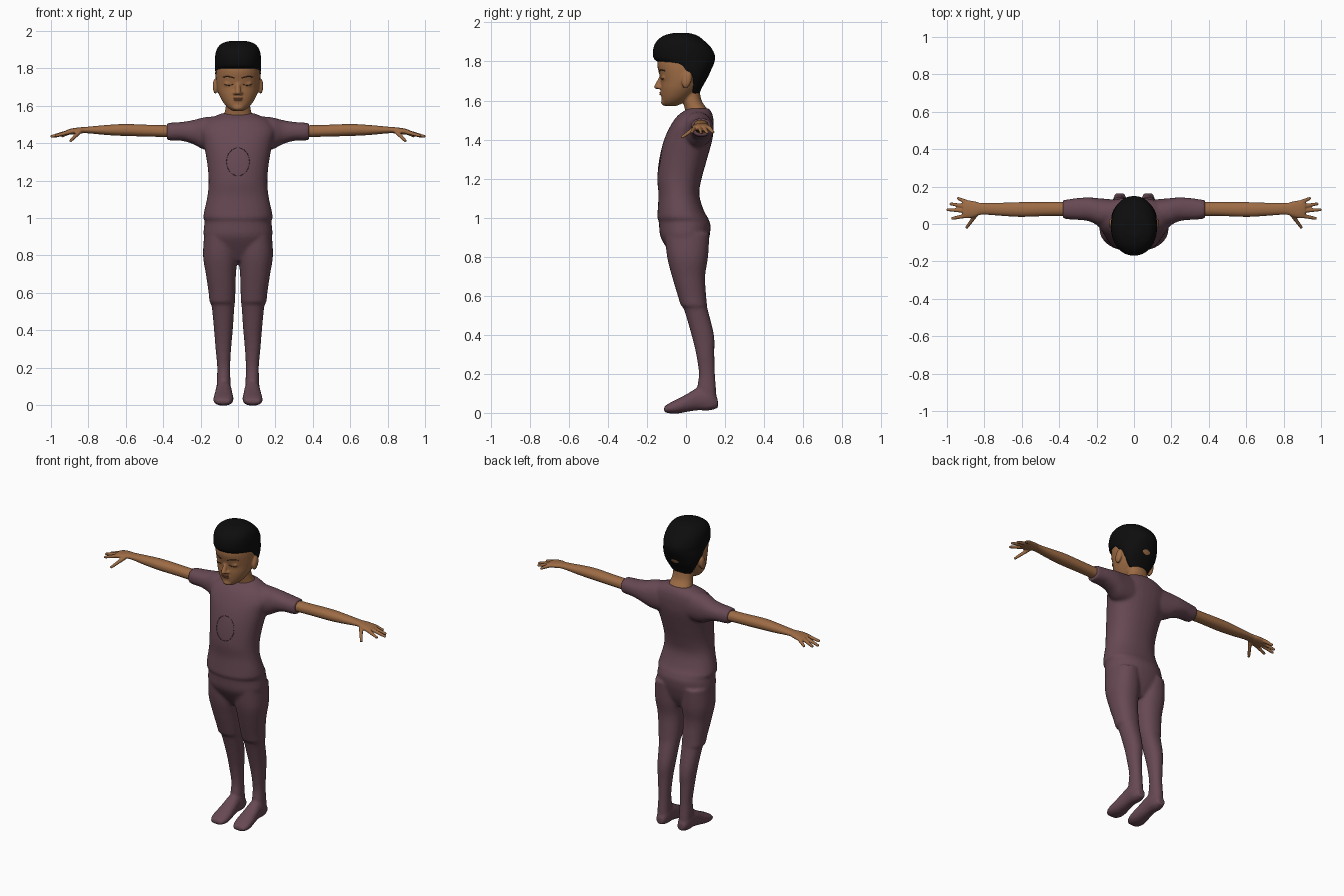
import bpy, bmesh, math
from mathutils import Vector, Matrix

if "Cube" in bpy.data.objects:
    bpy.data.objects.remove(bpy.data.objects["Cube"])


def material(name, rgb):
    m = bpy.data.materials.new(name)
    m.use_nodes = True
    m.diffuse_color = (*rgb, 1)
    bsdf = next(n for n in m.node_tree.nodes if n.type == 'BSDF_PRINCIPLED')
    bsdf.inputs["Base Color"].default_value = (*rgb, 1)
    bsdf.inputs["Roughness"].default_value = 0.8
    return m


CLOTH = material("mauve cloth", (0.135, 0.066, 0.086))
SEAM = material("dark mauve seam", (0.08, 0.04, 0.052))
SKIN = material("brown skin", (0.34, 0.15, 0.06))
LIPS = material("lip brown", (0.24, 0.085, 0.045))
LASH = material("dark brow", (0.05, 0.025, 0.015))
HAIR = material("black hair", (0.004, 0.004, 0.004))


def catmull(rows, steps=4):
    """Smooth a list of section rows."""
    out = []
    for i in range(len(rows) - 1):
        a, b, c, d = (rows[max(0, min(len(rows) - 1, i + k))] for k in (-1, 0, 1, 2))
        for s in range(steps):
            t = s / steps
            out.append([q + 0.5 * t * (r - p + t * (2*p - 5*q + 4*r - w + t * (3*(q - r) + w - p)))
                        for p, q, r, w in zip(a, b, c, d)])
    return out + [list(rows[-1])]


def loft(bm, axis, rows, side=1, n=32, power=2.2):
    """Rows are (position on axis, u low, u high, v low, v high)."""
    rings = []
    for t, u0, u1, v0, v1 in catmull(rows):
        ring = []
        for k in range(n):
            a = 2 * math.pi * k / n
            c, s = math.cos(a), math.sin(a)
            u = (u0 + u1) / 2 + (u1 - u0) / 2 * math.copysign(abs(c) ** (2 / power), c)
            v = (v0 + v1) / 2 + (v1 - v0) / 2 * math.copysign(abs(s) ** (2 / power), s)
            p = {'x': (t, u, v), 'y': (u, t, v), 'z': (u, v, t)}[axis]
            ring.append(bm.verts.new((p[0] * side, p[1], p[2])))
        rings.append(ring)
    for a, b in zip(rings, rings[1:]):
        for k in range(n):
            bm.faces.new((a[k], a[(k + 1) % n], b[(k + 1) % n], b[k]))
    bm.faces.new(rings[0])
    bm.faces.new(rings[-1])


def wide(rows):
    """Centred sections from (z, half width, y low, y high)."""
    return [(z, -h, h, a, b) for z, h, a, b in rows]


def ball(bm, loc, size, tilt=0):
    m = Matrix.Translation(loc) @ Matrix.Rotation(tilt, 4, 'X') @ Matrix.Diagonal((*size, 1))
    bmesh.ops.create_uvsphere(bm, u_segments=20, v_segments=12, radius=1, matrix=m)


def rod(bm, a, b, r0, r1):
    a, b = Vector(a), Vector(b)
    m = Matrix.Translation((a + b) / 2) @ (b - a).to_track_quat('Z', 'Y').to_matrix().to_4x4()
    bmesh.ops.create_cone(bm, cap_ends=True, segments=12, radius1=r0, radius2=r1,
                          depth=(b - a).length, matrix=m)


def finish(name, bm, mat, voxel, smooth):
    """Fuse the overlapping volumes into one soft skin."""
    bmesh.ops.recalc_face_normals(bm, faces=bm.faces)
    me = bpy.data.meshes.new(name)
    bm.to_mesh(me)
    bm.free()
    me.materials.append(mat)
    ob = bpy.data.objects.new(name, me)
    bpy.context.collection.objects.link(ob)
    for o in bpy.context.selected_objects:
        o.select_set(False)
    ob.select_set(True)
    bpy.context.view_layer.objects.active = ob
    r = ob.modifiers.new("fuse", 'REMESH')
    r.mode, r.voxel_size, r.use_smooth_shade = 'VOXEL', voxel, True
    s = ob.modifiers.new("soften", 'SMOOTH')
    s.factor, s.iterations = 0.5, smooth
    for m in ("fuse", "soften"):
        bpy.ops.object.modifier_apply(modifier=m)
    bpy.ops.object.shade_smooth()
    return ob


def line(name, target, points, radius, mat, closed=False):
    """Thin line laid on the front of a part."""
    cu = bpy.data.curves.new(name, 'CURVE')
    cu.dimensions, cu.bevel_depth, cu.bevel_resolution = '3D', radius, 1
    sp = cu.splines.new('POLY')
    sp.points.add(len(points) - 1)
    sp.use_cyclic_u = closed
    for pt, (x, z) in zip(sp.points, points):
        hit, loc, _, _ = target.ray_cast(Vector((x, -1, z)), Vector((0, 1, 0)))
        pt.co = (x, loc.y if hit else -0.12, z, 1)
    cu.materials.append(mat)
    bpy.context.collection.objects.link(bpy.data.objects.new(name, cu))


# Clothing: torso, sleeves, legs and covered feet
bm = bmesh.new()
loft(bm, 'z', wide([
    (.77, .06, -.05, .07), (.83, .15, -.09, .10), (.9, .183, -.13, .12), (.96, .181, -.138, .126),
    (.985, .178, -.14, .118), (1.0, .186, -.147, .112), (1.04, .18, -.145, .09),
    (1.12, .163, -.141, .068), (1.2, .157, -.147, .08), (1.3, .166, -.137, .108),
    (1.4, .185, -.112, .135), (1.47, .2, -.08, .142), (1.52, .17, -.045, .138),
    (1.55, .11, -.005, .125), (1.56, .085, .01, .115)]))
for side in (1, -1):
    loft(bm, 'x', [
        (.1, 0, .13, 1.36, 1.545), (.18, -.01, .137, 1.365, 1.538), (.24, .015, .142, 1.395, 1.523),
        (.3, .022, .139, 1.412, 1.513), (.35, .025, .132, 1.413, 1.51), (.38, .03, .128, 1.417, 1.507)], side)
    loft(bm, 'z', [
        (.92, .01, .18, -.11, .12), (.8, .003, .187, -.097, .113), (.7, .011, .172, -.072, .098),
        (.6, .014, .157, -.042, .103), (.55, .016, .152, -.026, .108), (.53, .019, .141, -.01, .111),
        (.4, .028, .128, .028, .143), (.3, .037, .12, .052, .145), (.2, .042, .111, .066, .148),
        (.12, .04, .114, .058, .154), (.03, .038, .113, .07, .16)], side)
    loft(bm, 'y', [
        (.163, .05, .1, .025, .07), (.12, .037, .116, .012, .125), (.06, .034, .119, .013, .128),
        (.01, .029, .125, .006, .1), (-.04, .024, .131, -.003, .073), (-.08, .027, .131, -.003, .053),
        (-.113, .042, .117, .004, .032)], side)
clothing = finish("shirt_and_leggings", bm, CLOTH, 0.009, 4)

# Bare arms with hands and fingers
for side, name in ((1, "left_arm"), (-1, "right_arm")):
    bm = bmesh.new()
    loft(bm, 'x', [
        (.33, .042, .118, 1.43, 1.495), (.45, .043, .117, 1.434, 1.497), (.6, .038, .117, 1.438, 1.502),
        (.7, .043, .114, 1.443, 1.497), (.81, .05, .112, 1.453, 1.487), (.85, .038, .121, 1.45, 1.484),
        (.89, .03, .127, 1.446, 1.478), (.915, .035, .123, 1.446, 1.471)], side, 24)
    fingers = [((.895, .117, 1.461), (.945, .139, 1.436)), ((.9, .093, 1.461), (.985, .109, 1.434)),
               ((.9, .07, 1.461), (1.002, .077, 1.434)), ((.895, .045, 1.461), (.977, .029, 1.438)),
               ((.845, .05, 1.462), (.897, -.022, 1.41))]
    for a, b in fingers:
        rod(bm, (a[0] * side, *a[1:]), (b[0] * side, *b[1:]), .0125, .008)
    finish(name, bm, SKIN, 0.005, 2)

# Head, neck, nose, ears, eyelids
bm = bmesh.new()
loft(bm, 'z', wide([
    (1.572, .028, -.108, -.05), (1.59, .055, -.121, -.01), (1.62, .081, -.126, .03),
    (1.66, .102, -.129, .07), (1.7, .113, -.129, .1), (1.735, .117, -.137, .12),
    (1.78, .117, -.147, .13), (1.82, .11, -.142, .125), (1.88, .08, -.12, .09)]), power=2.1)
loft(bm, 'z', wide([
    (1.5, .085, .0, .118), (1.55, .075, -.005, .112), (1.6, .065, -.015, .08), (1.68, .062, -.02, .065)]))
rod(bm, (0, -.125, 1.725), (0, -.146, 1.675), .009, .015)
ball(bm, (0, -.15, 1.67), (.014, .015, .012))
ball(bm, (0, -.124, 1.637), (.028, .011, .012))
ball(bm, (0, -.112, 1.59), (.03, .016, .016))
for side in (1, -1):
    ball(bm, (.015 * side, -.136, 1.667), (.011, .013, .009))
    ball(bm, (.121 * side, .004, 1.705), (.014, .025, .043), -.25)
    ball(bm, (.048 * side, -.112, 1.718), (.026, .014, .013))
head = finish("head_and_neck", bm, SKIN, 0.006, 3)

# Short hair cap: full at the back, lifted over the forehead
bm = bmesh.new()
loft(bm, 'z', wide([
    (1.945, .05, -.07, .02), (1.932, .088, -.115, .06), (1.905, .112, -.15, .095),
    (1.87, .122, -.167, .13), (1.83, .124, -.169, .149), (1.805, .123, -.157, .148),
    (1.785, .122, -.11, .142), (1.75, .121, -.07, .126), (1.71, .108, -.02, .107),
    (1.67, .088, .0, .084), (1.635, .062, .015, .068)]), power=2.1)
finish("hair", bm, HAIR, 0.008, 2)

# Closed eyes, brows and mouth
for side, word in ((1, "left"), (-1, "right")):
    arc = [i / 8 for i in range(9)]
    line(word + "_lashes", head, [(side * (.025 + .047 * t), 1.715 - .007 * math.sin(math.pi * t))
                                  for t in arc], .002, LASH)
    line(word + "_brow", head, [(side * (.02 + .06 * t), 1.747 + .009 * math.sin(math.pi * t * .8))
                                for t in arc], .003, LASH)
for word, z, half in (("upper_lip", 1.641, .025), ("lower_lip", 1.632, .021)):
    line(word, head, [(half * (i / 4 - 1), z) for i in range(9)], .004, LIPS)

# Stitched oval on the chest and the collar seam
line("chest_seam", clothing, [(.062 * math.cos(i * math.pi / 16), 1.3 + .075 * math.sin(i * math.pi / 16))
                              for i in range(32)], .0015, SEAM, True)
